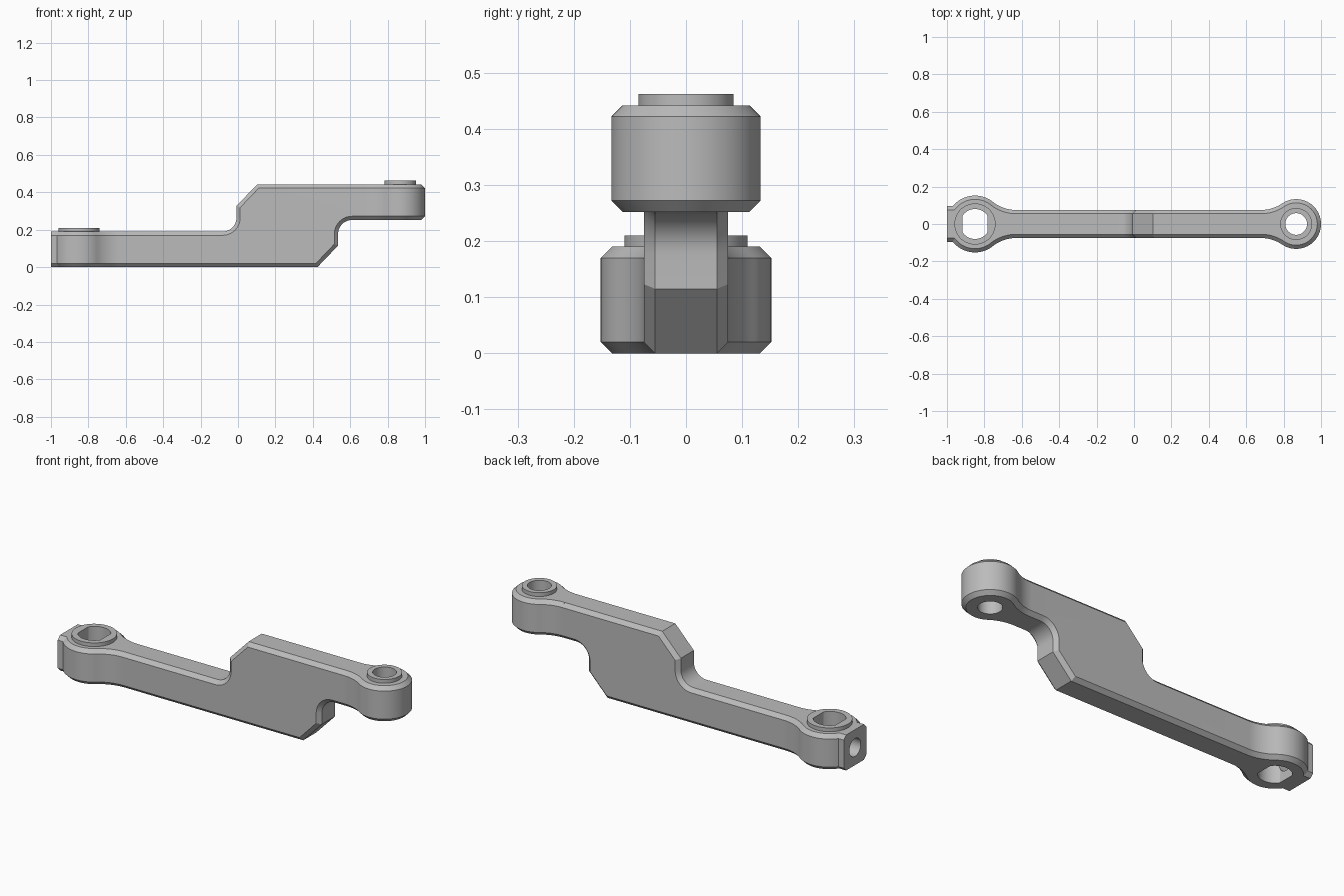
import bpy, bmesh, math
from mathutils import Vector

if "Cube" in bpy.data.objects:
    bpy.data.objects.remove(bpy.data.objects["Cube"])

HALF_W, CHAMFER, BLEND = 0.075, 0.02, 0.2
LOW_TOP, UP_BOTTOM, UP_TOP = 0.19, 0.252, 0.442
LOW_X, LOW_R = -0.85, 0.152
UP_X, UP_R = 0.867, 0.133

metal = bpy.data.materials.new("grey metal")
metal.use_nodes = True
grey = (0.5, 0.5, 0.5, 1)
metal.diffuse_color = grey
metal.node_tree.nodes["Principled BSDF"].inputs["Base Color"].default_value = grey


def arc(cx, cy, r, a, b, n):
    angles = [a + (b - a) * i / n for i in range(n + 1)]
    return [(cx + r * math.cos(t), cy + r * math.sin(t)) for t in angles]


def inset(points, d, fixed_x):
    """Mitred inward offset that leaves the open ends at their x."""
    pts = [Vector(p) for p in points]
    n = len(pts)
    area = sum(pts[i - 1].cross(pts[i]) for i in range(n))
    sign = 1 if area > 0 else -1
    result = []
    for i, p in enumerate(pts):
        e1 = (p - pts[i - 1]).normalized()
        e2 = (pts[(i + 1) % n] - p).normalized()
        n1 = Vector((-e1.y, e1.x)) * sign
        n2 = Vector((-e2.y, e2.x)) * sign
        q = p + (n1 + n2) * d / (1 + n1.dot(n2))
        if any(abs(p.x - x) < 1e-5 for x in fixed_x):
            q.x = p.x
        result.append((q.x, q.y))
    return result


def chamfered_prism(bm, outline, place, lo, hi, fixed_x, open_x):
    """Extrude an outline with chamfered rims; open_x ends get no wall."""
    small = inset(outline, CHAMFER, fixed_x)
    layers = [(small, lo), (outline, lo + CHAMFER), (outline, hi - CHAMFER), (small, hi)]
    rings = [[bm.verts.new(place(a, b, h)) for a, b in pts] for pts, h in layers]
    n = len(outline)
    for i in range(n):
        j = (i + 1) % n
        if any(abs(outline[i][0] - x) + abs(outline[j][0] - x) < 1e-5 for x in open_x):
            continue
        for r0, r1 in zip(rings, rings[1:]):
            bm.faces.new((r0[i], r0[j], r1[j], r1[i]))
    bm.faces.new(rings[0])
    bm.faces.new(rings[-1])


def blend_length(r):
    return math.sqrt((r + BLEND) ** 2 - (HALF_W + BLEND) ** 2)


def lobe_outline(cx, r, direction, flat=None):
    """Round end that flows into the bar, optionally with a squared tip."""
    dx = blend_length(r)
    touch = math.atan2(HALF_W + BLEND, dx)
    start = math.pi - (math.asin(flat / r) if flat else 0)
    half = [(-1 - cx, flat)] if flat else []
    half += arc(0, 0, r, start, touch, 28)
    half += arc(dx, HALF_W + BLEND, BLEND, touch + math.pi, 1.5 * math.pi, 12)[1:]
    mirrored = [(u, -v) for u, v in reversed(half) if v > 1e-6]
    return [(cx + direction * u, v) for u, v in half + mirrored]


def finish(name, bm):
    bmesh.ops.recalc_face_normals(bm, faces=bm.faces)
    mesh = bpy.data.meshes.new(name)
    bm.to_mesh(mesh)
    bm.free()
    mesh.materials.append(metal)
    obj = bpy.data.objects.new(name, mesh)
    bpy.context.collection.objects.link(obj)
    return obj


def prism(name, outline, place, lo, hi):
    bm = bmesh.new()
    rings = [[bm.verts.new(place(a, b, h)) for a, b in outline] for h in (lo, hi)]
    n = len(outline)
    for i in range(n):
        j = (i + 1) % n
        bm.faces.new((rings[0][i], rings[0][j], rings[1][j], rings[1][i]))
    bm.faces.new(rings[0])
    bm.faces.new(rings[1])
    return finish(name, bm)


def upright(a, b, h):
    return (a, b, h)


def sideways(a, b, h):
    return (a, h, b)


def lengthwise(a, b, h):
    return (h, a, b)


def circle(cx, cy, r):
    return arc(cx, cy, r, 0, 2 * math.pi, 64)[:-1]


def activate(obj):
    bpy.ops.object.select_all(action='DESELECT')
    obj.select_set(True)
    bpy.context.view_layer.objects.active = obj


def cut(obj, cutter):
    activate(obj)
    mod = obj.modifiers.new("hole", 'BOOLEAN')
    mod.operation = 'DIFFERENCE'
    mod.solver = 'EXACT'
    mod.object = cutter
    bpy.ops.object.modifier_apply(modifier=mod.name)


# Arm: stepped web between two round ends, welded into one body
join_l = LOW_X + blend_length(LOW_R)
join_r = UP_X - blend_length(UP_R)
step = [(0.425, 0), (0.535, 0.115)]
step += arc(0.61, UP_BOTTOM - 0.075, 0.075, math.pi, math.pi / 2, 10)
turned = [(0.527 - x, UP_TOP - z) for x, z in step]
web = [(join_l, 0)] + step + [(join_r, UP_BOTTOM), (join_r, UP_TOP)] + turned + [(join_l, LOW_TOP)]

body = bmesh.new()
joins = (join_l, join_r)
chamfered_prism(body, web, sideways, -HALF_W, HALF_W, joins, joins)
chamfered_prism(body, lobe_outline(LOW_X, LOW_R, 1, 0.095), upright,
                0, LOW_TOP, (-1, join_l), (join_l,))
chamfered_prism(body, lobe_outline(UP_X, UP_R, -1), upright,
                UP_BOTTOM, UP_TOP, (join_r,), (join_r,))
bmesh.ops.remove_doubles(body, verts=body.verts, dist=1e-4)
arm = finish("stepped_arm", body)

# Raised bosses around the holes
low_boss = prism("lower_boss", circle(LOW_X, 0, 0.11), upright, LOW_TOP, LOW_TOP + 0.02)
up_boss = prism("upper_boss", circle(UP_X, 0, 0.085), upright, UP_TOP, UP_TOP + 0.02)

# Holes: flat-sided lower bore, round upper bore, bore in the squared tip
flat_bore = [(LOW_X + max(-0.067, min(0.067, x)), y) for x, y in circle(0, 0, 0.08)]
flat_bore = [p for i, p in enumerate(flat_bore)
             if not (abs(abs(p[0] - LOW_X) - 0.067) < 1e-6
                     and abs(flat_bore[i - 1][0] - p[0]) < 1e-6
                     and abs(flat_bore[(i + 1) % 64][0] - p[0]) < 1e-6)]
low_cutter = prism("lower_bore_cutter", flat_bore, upright, -0.1, 0.4)
up_cutter = prism("upper_bore_cutter", circle(UP_X, 0, 0.058), upright, 0.1, 0.6)
tip_cutter = prism("tip_bore_cutter", circle(0, LOW_TOP / 2, 0.048), lengthwise, -1.1, LOW_X)
for obj, cutter in ((arm, low_cutter), (arm, up_cutter), (arm, tip_cutter),
                    (low_boss, low_cutter), (up_boss, up_cutter)):
    cut(obj, cutter)
for cutter in (low_cutter, up_cutter, tip_cutter):
    bpy.data.objects.remove(cutter)

# Smooth curves, crisp edges
for obj in (arm, low_boss, up_boss):
    activate(obj)
    bpy.ops.object.shade_smooth_by_angle(angle=math.radians(30))
